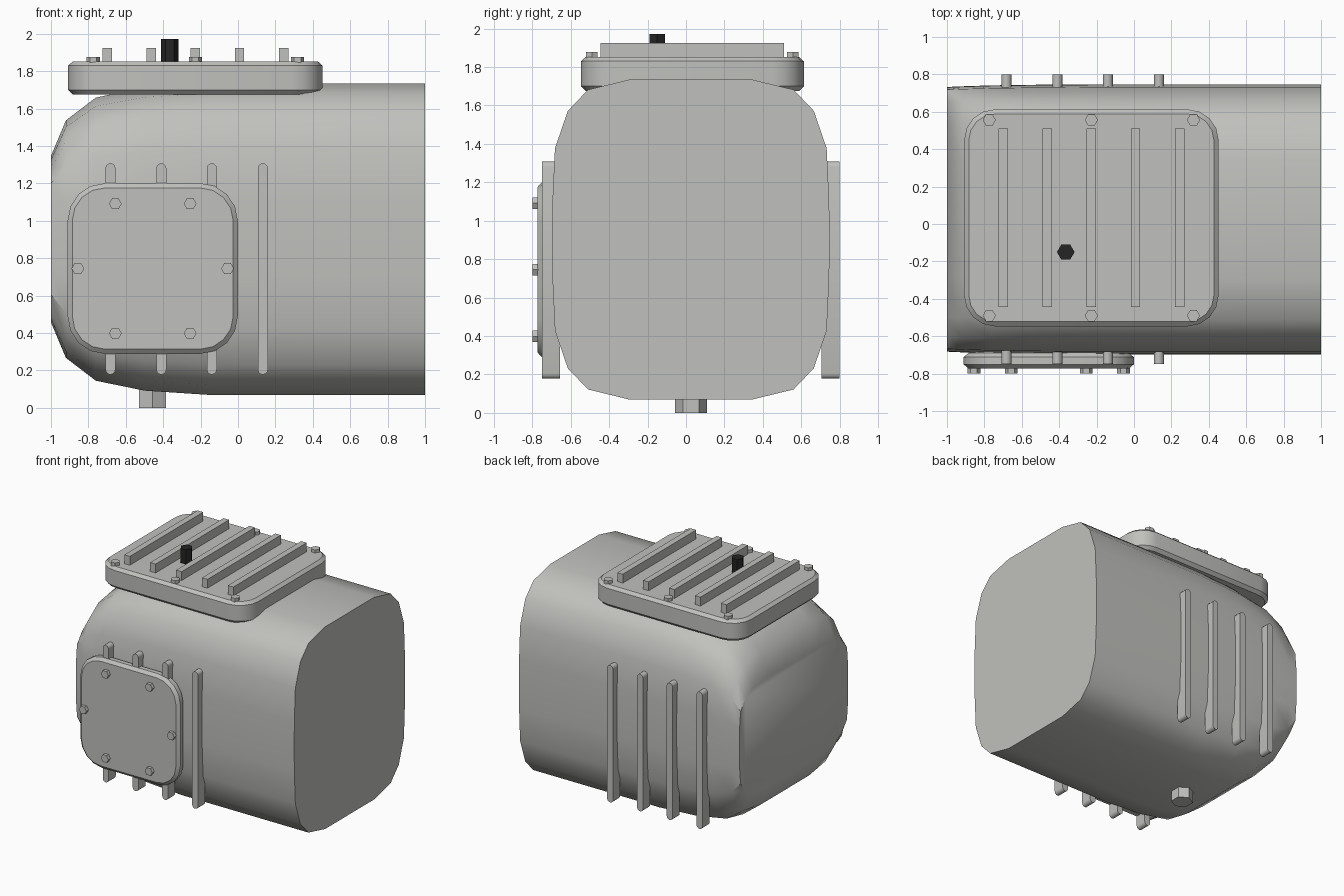
import bpy, bmesh, math

if "Cube" in bpy.data.objects:
    bpy.data.objects.remove(bpy.data.objects["Cube"])

CY = 0.025  # centre line of the housing in y


def material(name, rgb):
    m = bpy.data.materials.new(name)
    m.diffuse_color = (*rgb, 1)
    m.use_nodes = True
    m.node_tree.nodes["Principled BSDF"].inputs["Base Color"].default_value = m.diffuse_color
    return m


GREY = material("cast_grey", (0.53, 0.53, 0.51))
BLACK = material("black_plastic", (0.018, 0.018, 0.018))


def loft(name, rings, mat, smooth=38):
    """Skin a list of equal-length point rings and cap both ends."""
    bm = bmesh.new()
    vs = [[bm.verts.new(p) for p in ring] for ring in rings]
    n = len(vs[0])
    for a, b in zip(vs, vs[1:]):
        for i in range(n):
            j = (i + 1) % n
            bm.faces.new((a[i], a[j], b[j], b[i]))
    bm.faces.new(vs[0])
    bm.faces.new(vs[-1])
    bmesh.ops.recalc_face_normals(bm, faces=bm.faces)
    for f in bm.faces:
        f.smooth = True
    for e in bm.edges:
        e.smooth = e.calc_face_angle(0) < math.radians(smooth)
    me = bpy.data.meshes.new(name)
    bm.to_mesh(me)
    bm.free()
    me.materials.append(mat)
    ob = bpy.data.objects.new(name, me)
    bpy.context.collection.objects.link(ob)
    return ob


def up(u, v, h):      # profile in xy, height along z
    return (u, v, h)


def front(u, v, h):   # profile in xz, height towards -y
    return (u, -h, v)


def back(u, v, h):    # profile in xz, height towards +y
    return (u, h, v)


def rounded(cu, cv, hu, hv, r, seg):
    """Rounded rectangle outline."""
    pts = []
    for k, (su, sv) in enumerate([(1, 1), (-1, 1), (-1, -1), (1, -1)]):
        for i in range(seg + 1):
            a = math.radians(90 * k + 90 * i / seg)
            pts.append((cu + su * (hu - r) + r * math.cos(a),
                        cv + sv * (hv - r) + r * math.sin(a)))
    return pts


def plate(name, cu, cv, hu, hv, r, layers, frame):
    """Rounded plate; layers are (inset, height) pairs."""
    rings = [[frame(u, v, h) for u, v in rounded(cu, cv, hu - d, hv - d, r - d, 4)]
             for d, h in layers]
    return loft(name, rings, GREY, 30)


def hexagon(name, cu, cv, r, h0, h1, frame, mat=GREY, turn=0):
    pts = [(cu + r * math.cos(math.radians(60 * i + turn)),
            cv + r * math.sin(math.radians(60 * i + turn))) for i in range(6)]
    return loft(name, [[frame(u, v, h) for u, v in pts] for h in (h0, h1)], mat)


# housing: one quarter of the section mirrored around, lofted along x
quarter = [(0.722, 0.0), (0.72, 0.2), (0.707, 0.475), (0.64, 0.67),
           (0.535, 0.78), (0.318, 0.833)]
half = quarter + [(-y, z) for y, z in reversed(quarter)]
section = half + [(y, -z) for y, z in reversed(half[1:-1])]


def housing_ring(x, sy, hz, power):
    return [(x, CY + y * sy,
             0.902 + math.copysign(hz * (abs(z) / 0.833) ** power, z))
            for y, z in section]


stations = [(-1, 0.98, 0.445, 0.72), (-0.92, 0.985, 0.635, 0.86),
            (-0.76, 0.992, 0.757, 0.95), (-0.5, 0.997, 0.81, 1),
            (-0.15, 1, 0.833, 1), (1, 1, 0.833, 1)]
loft("housing", [housing_ring(*s) for s in stations], GREY)

# top lid with ribs, bolts and breather
LX, LY = -0.228, 0.033
plate("top_lid", LX, LY, 0.68, 0.58, 0.165,
      [(0.025, 1.675), (0, 1.70), (0, 1.83), (0.025, 1.852)], up)
for i in range(5):
    x = LX + (i - 2) * 0.236
    ring = [(x - 0.025, -0.445), (x + 0.025, -0.445), (x + 0.025, 0.51), (x - 0.025, 0.51)]
    loft("lid_rib", [[up(u, v, h) for u, v in ring] for h in (1.84, 1.925)], GREY)
for i in (-1, 0, 1):
    for s in (-1, 1):
        hexagon("lid_bolt", LX + i * 0.546, LY + s * 0.523, 0.035, 1.84, 1.877, up)
hexagon("breather_knob", -0.365, -0.15, 0.047, 1.84, 1.972, up, BLACK)

# vertical ribs with rounded ends on both long sides
for x in (-0.682, -0.41, -0.14, 0.133):
    ring = rounded(x, 0.743, 0.0265, 0.565, 0.0264, 3)
    for frame, side in ((front, -CY), (back, CY)):
        loft("side_rib", [[frame(u, v, h + side) for u, v in ring]
                          for h in (0.68, 0.774)], GREY)

# inspection cover on the front side with a ring of bolts
VX, VZ = -0.456, 0.745
plate("side_cover", VX, VZ, 0.455, 0.456, 0.2,
      [(0.025, 0.66), (0.025, 0.69), (0, 0.712), (0, 0.75), (0.025, 0.772)], front)
for k in range(6):
    a = math.radians(60 * k)
    hexagon("cover_bolt", VX + 0.4 * math.cos(a), VZ + 0.4 * math.sin(a),
            0.034, 0.76, 0.80, front)

# drain plug below
hexagon("drain_plug", -0.457, CY, 0.083, 0, 0.15, up, GREY, 30)
